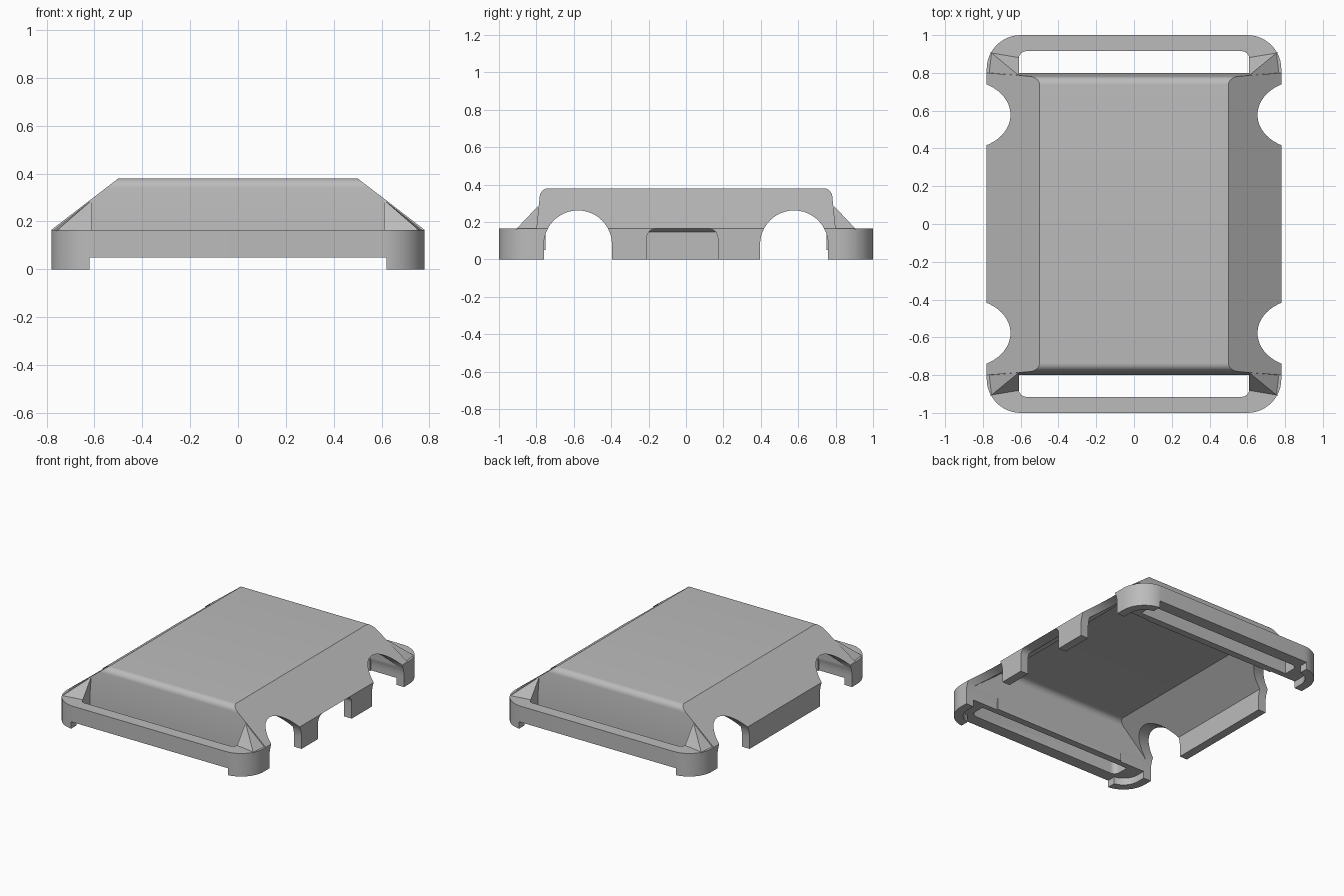
import bpy, bmesh
from math import sin, cos, radians

if "Cube" in bpy.data.objects:
    bpy.data.objects.remove(bpy.data.objects["Cube"], do_unlink=True)

grey = bpy.data.materials.new("plain grey")
grey.use_nodes = True
grey.diffuse_color = (0.5, 0.5, 0.5, 1)
grey.node_tree.nodes["Principled BSDF"].inputs["Base Color"].default_value = (0.5, 0.5, 0.5, 1)


def hull(name, points):
    """Convex solid around the given points."""
    bm = bmesh.new()
    for p in points:
        bm.verts.new(p)
    result = bmesh.ops.convex_hull(bm, input=bm.verts)
    junk = {g for g in result["geom_interior"] + result["geom_unused"]
            if isinstance(g, bmesh.types.BMVert)}
    bmesh.ops.delete(bm, geom=list(junk), context="VERTS")
    bmesh.ops.dissolve_limit(bm, angle_limit=radians(0.5), verts=bm.verts, edges=bm.edges)
    bmesh.ops.recalc_face_normals(bm, faces=bm.faces)
    mesh = bpy.data.meshes.new(name)
    bm.to_mesh(mesh)
    bm.free()
    mesh.materials.append(grey)
    ob = bpy.data.objects.new(name, mesh)
    bpy.context.collection.objects.link(ob)
    return ob


def box(name, x, y, z):
    return hull(name, [(a, b, c) for a in x for b in y for c in z])


def arc(cx, cy, r, start, end, steps=10):
    angles = [radians(start + (end - start) * i / steps) for i in range(steps + 1)]
    return [(cx + r * cos(a), cy + r * sin(a)) for a in angles]


def rounded_plate(name, hx, hy, r, z):
    corner = arc(hx - r, hy - r, r, 0, 90, 12)
    return hull(name, [(sx * x, sy * y, h) for x, y in corner
                       for sx in (-1, 1) for sy in (-1, 1) for h in z])


def hip_solid(name, half, eave, end, top, drop, foot):
    """Cover shape: sloped long sides, steep ends with a rounded top edge."""
    pts = [(half, end, eave), foot]
    for y, z in arc(end - 0.063, top - 0.045, 0.045, 5, 90):
        pts.append((0.5 + (0.38 - drop - z) * 1.302, y, z))
    return hull(name, [(sx * x, sy * y, z) for x, y, z in pts
                       for sx in (-1, 1) for sy in (-1, 1)])


# Raised cover and the rounded base frame
cover = hip_solid("cover_shell", 0.78, 0.165, 0.8, 0.38, 0, (0.77, 0.8, 0.1))
adds = [rounded_plate("base_frame", 0.78, 1, 0.18, (0, 0.165))]
cuts = []

# Hollow inside, and the recess that leaves thin lips at the corners
cuts.append(hip_solid("cavity", 0.72, 0.148, 0.75, 0.33, 0.063, (0.72, 0.75, -0.1)))
cuts.append(rounded_plate("underside_recess", 0.72, 0.94, 0.12, (-0.1, 0.05)))
cuts.append(box("end_lip_gap", (-0.62, 0.62), (-1.2, 1.2), (-0.12, 0.05)))

for sy in (-1, 1):
    # Strap slot through each end
    slot = arc(0.57, 0.875, 0.04, 0, 90, 6) + [(0.61, 0.8)]
    cuts.append(hull("strap_slot", [(sx * x, sy * y, z) for x, y in slot
                                    for sx in (-1, 1) for z in (-0.1, 0.5)]))
    for sx in (-1, 1):
        # Corner gusset that continues the sloped side
        gusset = [(0.61, 0.787, 0.29), (0.61, 0.885, 0.16), (0.76, 0.91, 0.16),
                  (0.775, 0.78, 0.16), (0.61, 0.77, 0.16), (0.61, 0.77, 0.29)]
        adds.append(hull("corner_gusset", [(sx * x, sy * y, z) for x, y, z in gusset]))
        # Arched side opening
        arch = arc(0.578, 0.08, 0.182, 0, 180, 24) + [(0.396, -0.1), (0.76, -0.1)]
        cuts.append(hull("side_arch", [(sx * x, sy * y, z) for y, z in arch
                                       for x in (0.52, 0.9)]))

# Rounded notch on one side only
notch = arc(0.12, 0.115, 0.05, 0, 90, 6) + arc(-0.16, 0.115, 0.05, 90, 180, 6)
notch += [(-0.21, -0.1), (0.17, -0.1)]
cuts.append(hull("side_notch", [(x, y, z) for y, z in notch for x in (0.65, 0.9)]))

# Combine everything into one shell
bpy.context.view_layer.objects.active = cover
for tools, operation in ((adds, "UNION"), (cuts, "DIFFERENCE")):
    for tool in tools:
        mod = cover.modifiers.new(tool.name, "BOOLEAN")
        mod.operation = operation
        mod.solver = "EXACT"
        mod.object = tool
        bpy.ops.object.modifier_apply(modifier=mod.name)
        bpy.data.objects.remove(tool, do_unlink=True)

bpy.ops.object.select_all(action="DESELECT")
cover.select_set(True)
bpy.ops.object.shade_smooth_by_angle(angle=radians(25))
